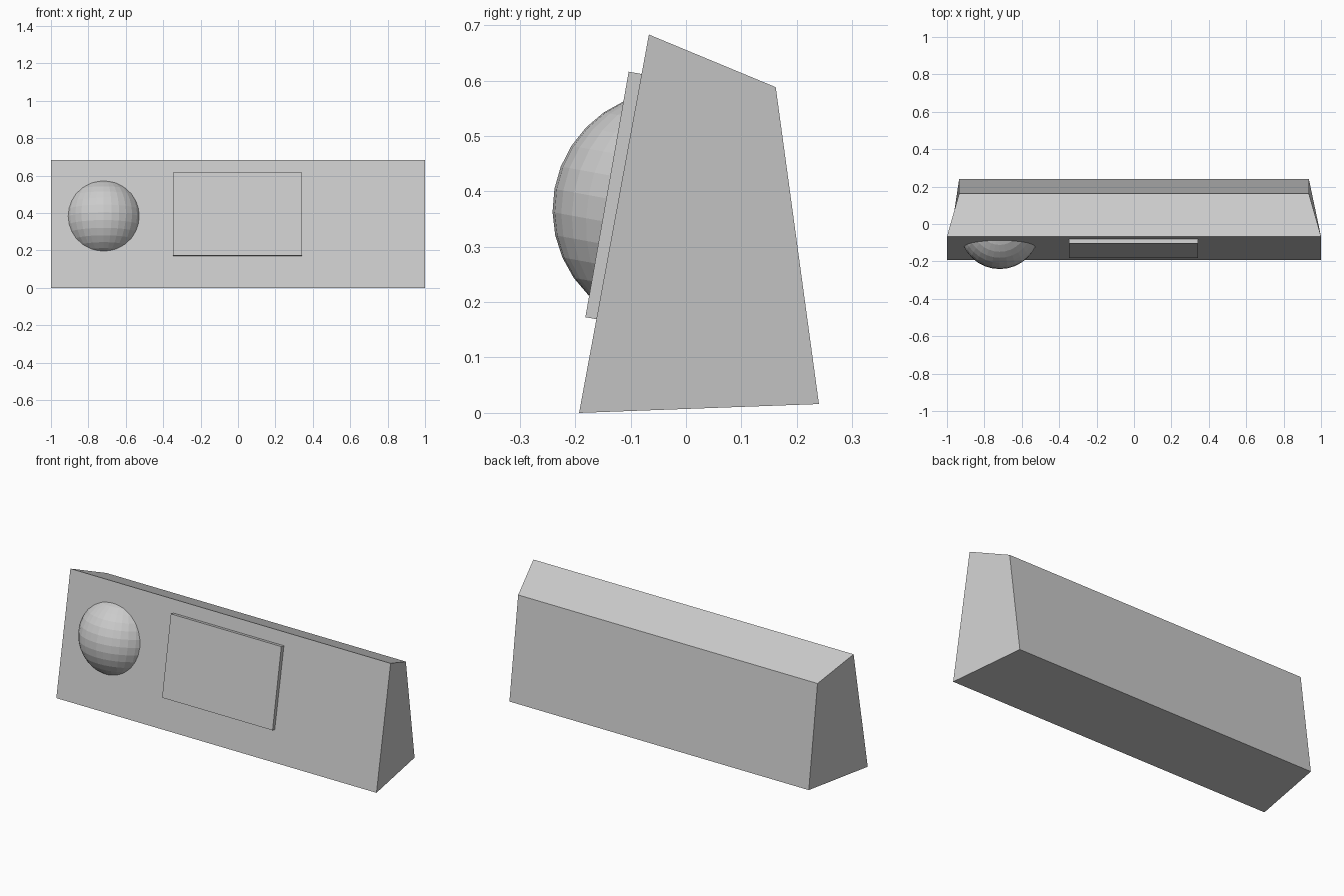
import bpy, bmesh
from math import radians

if "Cube" in bpy.data.objects:
    bpy.data.objects.remove(bpy.data.objects["Cube"])

TILT = radians(-10.3)


def make_object(name, bm):
    bmesh.ops.recalc_face_normals(bm, faces=bm.faces)
    mesh = bpy.data.meshes.new(name)
    bm.to_mesh(mesh)
    bm.free()
    obj = bpy.data.objects.new(name, mesh)
    bpy.context.collection.objects.link(obj)
    return obj


# Leaning wedge body: side profile (half width, y, z), narrower at the back
profile = [(1.0, -0.193, 0.0), (1.0, -0.067, 0.683),
           (0.935, 0.162, 0.588), (0.935, 0.24, 0.016)]
bm = bmesh.new()
left = [bm.verts.new((-w, y, z)) for w, y, z in profile]
right = [bm.verts.new((w, y, z)) for w, y, z in profile]
bm.faces.new(left)
bm.faces.new(right[::-1])
for i in range(4):
    j = (i + 1) % 4
    bm.faces.new((left[i], right[i], right[j], left[j]))
make_object("body", bm)

# Raised rectangular panel on the front face
bm = bmesh.new()
bmesh.ops.create_cube(bm, size=1)
panel = make_object("front_panel", bm)
panel.scale = (0.69, 0.05, 0.45)
panel.location = (-0.002, -0.118, 0.390)
panel.rotation_euler.x = radians(-10)

# Faceted dome, a sphere sunk into the front face
bm = bmesh.new()
bmesh.ops.create_uvsphere(bm, u_segments=32, v_segments=16, radius=0.2145)
dome = make_object("dome", bm)
dome.location = (-0.718, -0.0265, 0.366)
dome.rotation_euler.x = TILT
